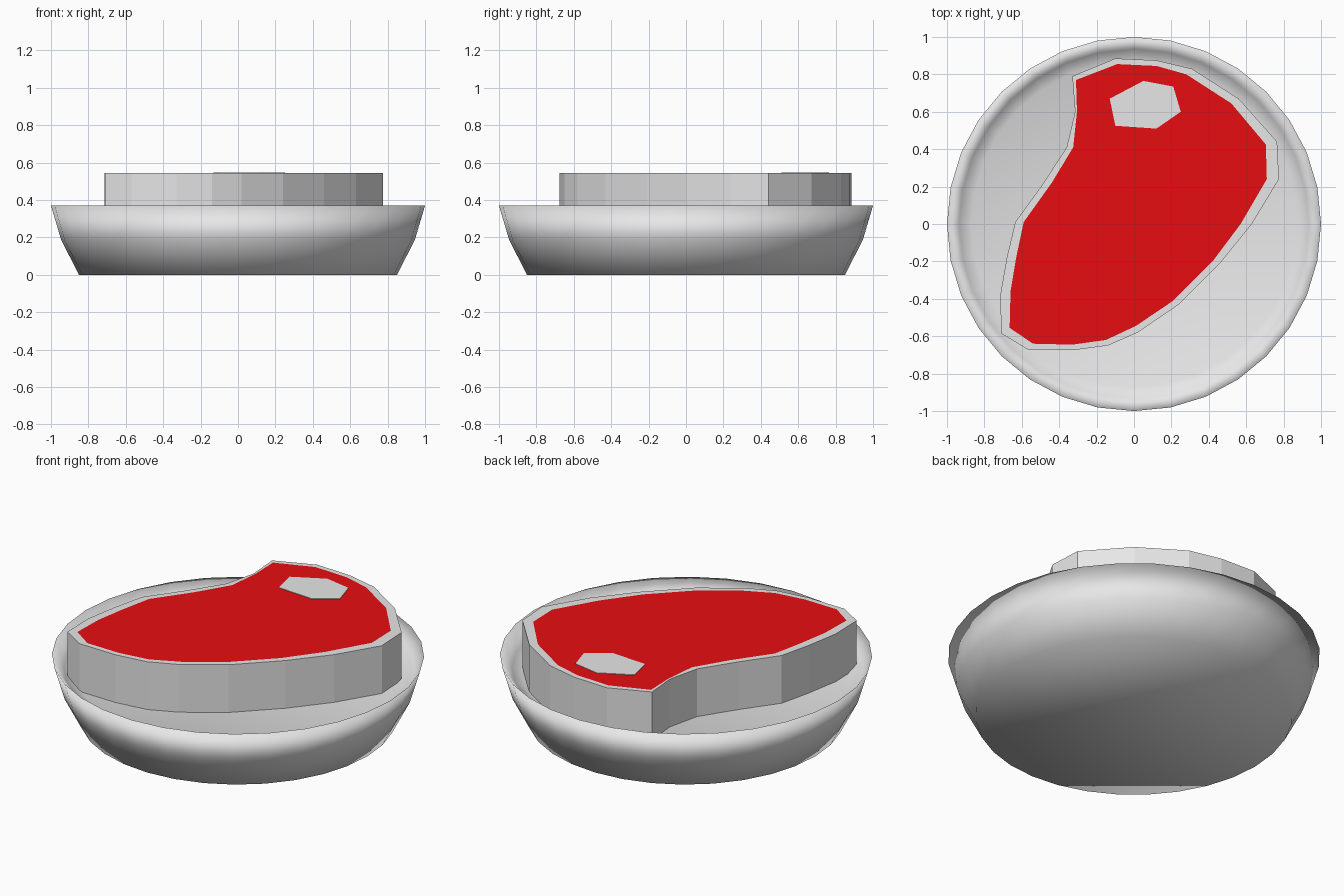
import bpy, bmesh, math

if "Cube" in bpy.data.objects:
    bpy.data.objects.remove(bpy.data.objects["Cube"])


def material(name, rgb):
    m = bpy.data.materials.new(name)
    m.diffuse_color = (*rgb, 1)
    m.use_nodes = True
    m.node_tree.nodes["Principled BSDF"].inputs["Base Color"].default_value = m.diffuse_color
    return m


PALE = material("pale grey", (0.8, 0.8, 0.8))
RED = material("meat red", (0.8, 0.004, 0.006))


def finish(name, bm, mats, smooth=False):
    bmesh.ops.recalc_face_normals(bm, faces=bm.faces[:])
    me = bpy.data.meshes.new(name)
    for f in bm.faces:
        f.smooth = smooth
    bm.to_mesh(me)
    bm.free()
    for m in mats:
        me.materials.append(m)
    ob = bpy.data.objects.new(name, me)
    bpy.context.collection.objects.link(ob)
    return ob


def bridge(bm, a, b):
    n = len(a)
    return [bm.faces.new((a[i], a[(i + 1) % n], b[(i + 1) % n], b[i])) for i in range(n)]


def ring(bm, pts, z):
    return [bm.verts.new((x, y, z)) for x, y in pts]


# plate: revolved profile from the base, over the rim, down to the floor
SIDES = 32
profile = [(0.85, 0), (0.945, 0.185), (1.0, 0.37), (0.935, 0.29), (0.87, 0.26)]
bm = bmesh.new()
rings = [ring(bm, [(r * math.cos(2 * math.pi * i / SIDES), r * math.sin(2 * math.pi * i / SIDES))
                   for i in range(SIDES)], z) for r, z in profile]
for a, b in zip(rings, rings[1:]):
    bridge(bm, a, b)
bm.faces.new(rings[0][::-1])
bm.faces.new(rings[-1])
finish("plate", bm, [PALE], smooth=True)

# steak: fat outline, with the red meat cut into its top
outer = [(-0.33, 0.79), (-0.10, 0.885), (0.12, 0.875), (0.31, 0.83), (0.56, 0.67),
         (0.765, 0.44), (0.775, 0.24), (0.63, 0.0), (0.46, -0.21), (0.24, -0.43),
         (0.02, -0.58), (-0.14, -0.65), (-0.33, -0.675), (-0.57, -0.67), (-0.71, -0.585),
         (-0.715, -0.38), (-0.68, -0.18), (-0.635, 0.01), (-0.49, 0.21), (-0.36, 0.41), (-0.315, 0.6)]
inner = [(-0.31, 0.77), (-0.09, 0.855), (0.12, 0.845), (0.28, 0.80), (0.52, 0.645),
         (0.705, 0.425), (0.71, 0.24), (0.57, 0.0), (0.42, -0.2), (0.21, -0.41),
         (0.01, -0.545), (-0.15, -0.62), (-0.33, -0.645), (-0.54, -0.64), (-0.665, -0.555),
         (-0.66, -0.36), (-0.63, -0.18), (-0.59, 0.01), (-0.44, 0.22), (-0.325, 0.41), (-0.305, 0.6)]
TOP, FLOOR = 0.543, 0.26
bm = bmesh.new()
low, high, cut = ring(bm, outer, FLOOR), ring(bm, outer, TOP), ring(bm, inner, TOP)
bridge(bm, low, high)
bridge(bm, high, cut)
bm.faces.new(low)
bm.faces.new(cut).material_index = 1
finish("steak", bm, [PALE, RED])

# bone: thin plate on the meat
bone = [(-0.13, 0.67), (0.05, 0.765), (0.21, 0.735), (0.25, 0.60), (0.12, 0.51), (-0.10, 0.525)]
bm = bmesh.new()
low, high = ring(bm, bone, TOP), ring(bm, bone, TOP + 0.003)
bridge(bm, low, high)
bm.faces.new(high)
bm.faces.new(low)
finish("bone", bm, [PALE])
